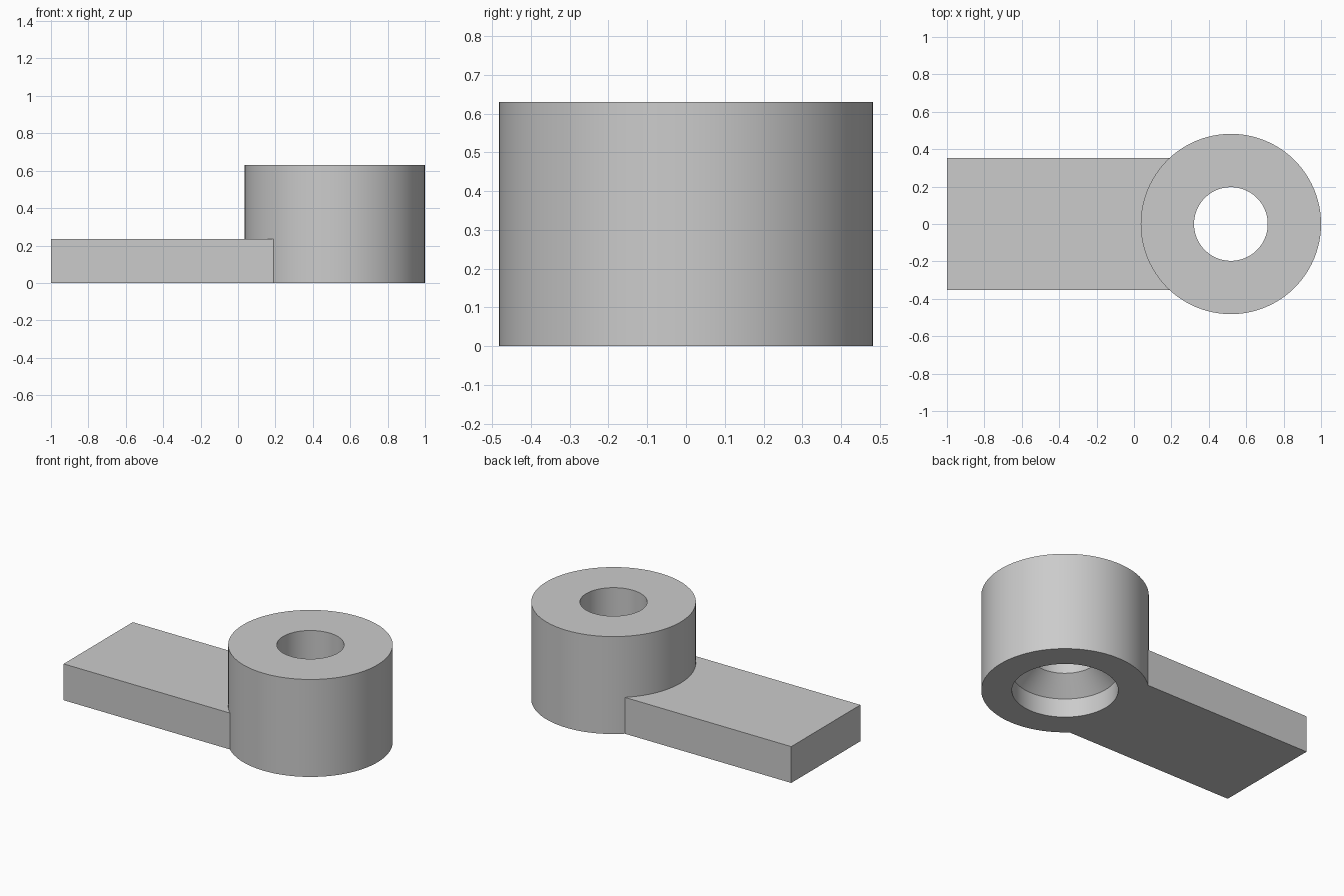
import bpy, bmesh, math

cube = bpy.data.objects.get("Cube")
if cube:
    bpy.data.objects.remove(cube, do_unlink=True)

CX, RADIUS, HEIGHT = 0.518, 0.482, 0.63      # round boss
HALF_WIDTH, THICK = 0.353, 0.235             # flat arm
SEGMENTS = 96

grey = bpy.data.materials.new("plain grey")
colour = (0.6, 0.6, 0.6, 1)
grey.diffuse_color = colour
grey.use_nodes = True
grey.node_tree.nodes["Principled BSDF"].inputs["Base Color"].default_value = colour


def finish(name, bm):
    bmesh.ops.recalc_face_normals(bm, faces=bm.faces)
    mesh = bpy.data.meshes.new(name)
    bm.to_mesh(mesh)
    bm.free()
    mesh.materials.append(grey)
    obj = bpy.data.objects.new(name, mesh)
    bpy.context.collection.objects.link(obj)
    bpy.ops.object.select_all(action='DESELECT')
    obj.select_set(True)
    bpy.context.view_layer.objects.active = obj
    bpy.ops.object.shade_smooth_by_angle(angle=math.radians(30))
    return obj


# Boss: closed section turned about its axis, with a countersunk bore below
section = [(RADIUS, 0), (RADIUS, HEIGHT), (0.197, HEIGHT),
           (0.197, 0.228), (0.306, 0.12), (0.306, 0)]
bm = bmesh.new()
verts = [bm.verts.new((r, 0, z)) for r, z in section]
edges = [bm.edges.new((a, b)) for a, b in zip(verts, verts[1:] + verts[:1])]
bmesh.ops.spin(bm, geom=verts + edges, cent=(0, 0, 0), axis=(0, 0, 1),
               angle=math.tau, steps=SEGMENTS, use_merge=True)
bmesh.ops.remove_doubles(bm, verts=bm.verts, dist=0.0001)
boss = finish("round_boss", bm)
boss.location.x = CX

# Arm: slab whose end is hollowed to fit the boss, tucked just under its skin
fit = RADIUS - 0.003
sweep = math.asin(HALF_WIDTH / fit)
outline = [(-1, HALF_WIDTH), (-1, -HALF_WIDTH)]
for i in range(25):
    a = -sweep + 2 * sweep * i / 24
    outline.append((CX - fit * math.cos(a), fit * math.sin(a)))
bm = bmesh.new()
base = bm.faces.new([bm.verts.new((x, y, 0)) for x, y in outline])
top = bmesh.ops.extrude_face_region(bm, geom=[base], use_keep_orig=True)
bmesh.ops.translate(bm, vec=(0, 0, THICK),
                    verts=[g for g in top["geom"] if isinstance(g, bmesh.types.BMVert)])
finish("flat_arm", bm)
